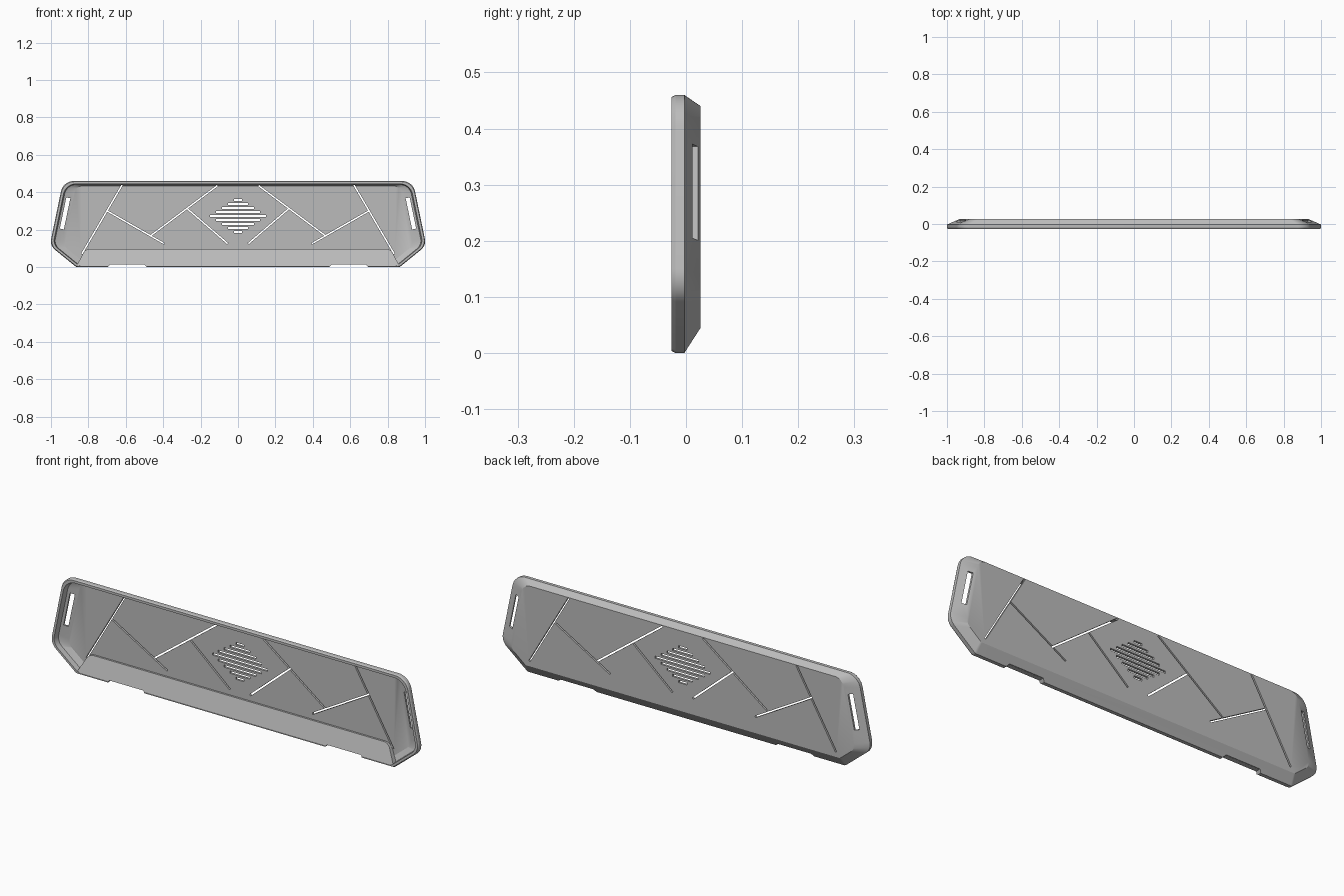
import bpy, bmesh, math
from mathutils import Vector

cube = bpy.data.objects.get("Cube")
if cube:
    bpy.data.objects.remove(cube, do_unlink=True)

grey = bpy.data.materials.new("mid_grey")
grey.use_nodes = True
COLOUR = (0.5, 0.5, 0.5, 1)
grey.diffuse_color = COLOUR
grey.node_tree.nodes["Principled BSDF"].inputs["Base Color"].default_value = COLOUR


def make_object(name, bm):
    bmesh.ops.recalc_face_normals(bm, faces=bm.faces)
    mesh = bpy.data.meshes.new(name)
    bm.to_mesh(mesh)
    bm.free()
    mesh.materials.append(grey)
    obj = bpy.data.objects.new(name, mesh)
    bpy.context.collection.objects.link(obj)
    return obj


def loft(bm, rings):
    """Skin a list of equal-length rings and cap both ends."""
    loops = [[bm.verts.new(p) for p in ring] for ring in rings]
    n = len(loops[0])
    for a, b in zip(loops, loops[1:]):
        for i in range(n):
            j = (i + 1) % n
            bm.faces.new((a[i], a[j], b[j], b[i]))
    bm.faces.new(loops[0])
    bm.faces.new(loops[-1][::-1])


def fillet(corners, radii, steps=8):
    """Round every corner of a convex polygon."""
    out = []
    n = len(corners)
    for i, p in enumerate(corners):
        u = (corners[i - 1] - p).normalized()
        v = (corners[(i + 1) % n] - p).normalized()
        half = u.angle(v) / 2
        r = radii[i]
        centre = p + (u + v).normalized() * r / math.sin(half)
        start = p + u * r / math.tan(half) - centre
        end = p + v * r / math.tan(half) - centre
        for k in range(steps + 1):
            d = start.lerp(end, k / steps).normalized() * r
            out.append(centre + d)
    return out


RIGHT = [Vector((0.865, 0)), Vector((1.0065, 0.115)), Vector((0.935, 0.46))]
OUTLINE = RIGHT + [Vector((-p.x, p.y)) for p in reversed(RIGHT)]


def tray_ring(y, bottom, diag, side, top):
    """Tray outline with each edge moved inwards by its own distance."""
    dist = [diag, side, top, side, diag, bottom]
    lines = []
    for i, p in enumerate(OUTLINE):
        d = (OUTLINE[(i + 1) % 6] - p).normalized()
        lines.append((p + Vector((-d.y, d.x)) * dist[i], d))
    corners = []
    for i in range(6):
        (p, d), (q, e) = lines[i - 1], lines[i]
        corners.append(p + d * ((q - p).cross(e) / d.cross(e)))
    shrink = 1 - side * 4
    radii = [r * shrink for r in (0.02, 0.06, 0.07, 0.07, 0.06, 0.02)]
    return [(p.x, y, p.y) for p in fillet(corners, radii)]


# Hollow tray shell: inner floor, inner wall, rim, outer wall, chamfered back
bm = bmesh.new()
loft(bm, [
    tray_ring(0.015, 0.040, 0.045, 0.070, 0.026),
    tray_ring(0.000, 0.012, 0.018, 0.022, 0.019),
    tray_ring(-0.026, 0.006, 0.015, 0.016, 0.016),
    tray_ring(-0.026, 0.004, 0.004, 0.004, 0.004),
    tray_ring(-0.019, 0, 0, 0, 0),
    tray_ring(-0.003, 0, 0, 0, 0),
    tray_ring(0.026, 0.045, 0.040, 0.068, 0.020),
])
shell = make_object("tray_shell", bm)

# Sloping ledge along the bottom of the tray
corners = [Vector(p) for p in ((-0.865, 0.003), (0.865, 0.003), (0.815, 0.097), (-0.815, 0.097))]
plan = fillet(corners, [0.004, 0.004, 0.04, 0.04])
bm = bmesh.new()
loft(bm, [
    [(p.x, -0.0255 + 0.32 * p.y, p.y) for p in plan],
    [(p.x, min(0.018, -0.004 + 0.6 * p.y), p.y) for p in plan],
])
ledge = make_object("bottom_ledge", bm)


def prism(bm, points):
    loft(bm, [[(x, y, z) for x, z in points] for y in (-0.1, 0.1)])


def slit(bm, a, b, width):
    a, b = Vector(a), Vector(b)
    d = (b - a).normalized() * width / 2
    s = Vector((-d.y, d.x))
    prism(bm, [a + s, a - s, b - s, b + s])


def cut(target, bm):
    """Subtract the cutter geometry, then discard the cutter."""
    cutter = make_object("cutter", bm)
    cutter.hide_render = True
    mod = target.modifiers.new("cut", 'BOOLEAN')
    mod.operation = 'DIFFERENCE'
    mod.solver = 'EXACT'
    mod.use_self = True
    mod.object = cutter
    graph = bpy.context.evaluated_depsgraph_get()
    mesh = bpy.data.meshes.new_from_object(target.evaluated_get(graph))
    target.modifiers.clear()
    target.data = mesh
    bpy.data.objects.remove(cutter, do_unlink=True)


# Decorative slits and strap slots, mirrored left and right
SLITS = [
    ((0.62, 0.438), (0.835, 0.07), 0.008),
    ((0.70, 0.30), (0.395, 0.125), 0.008),
    ((0.11, 0.435), (0.47, 0.165), 0.008),
    ((0.275, 0.315), (0.055, 0.125), 0.008),
    ((0.907, 0.37), (0.942, 0.203), 0.022),
]
bm = bmesh.new()
for side in (-1, 1):
    for a, b, width in SLITS:
        slit(bm, (side * a[0], a[1]), (side * b[0], b[1]), width)

# Diamond grille in the middle
for i in range(-4, 5):
    half = 0.15 * (1 - abs(i) / 4.7)
    z = 0.273 + i * 0.0213
    slit(bm, (-half, z), (half, z), 0.011)
cut(shell, bm)

# Shallow feet notches in the bottom edge
for target in (shell, ledge):
    bm = bmesh.new()
    for side in (-1, 1):
        prism(bm, [(side * x, z) for x, z in
                   ((0.47, -0.02), (0.71, -0.02), (0.685, 0.013), (0.50, 0.013))])
    cut(target, bm)

for obj in (shell, ledge):
    bpy.ops.object.select_all(action='DESELECT')
    obj.select_set(True)
    bpy.context.view_layer.objects.active = obj
    bpy.ops.object.shade_smooth_by_angle(angle=math.radians(25))
